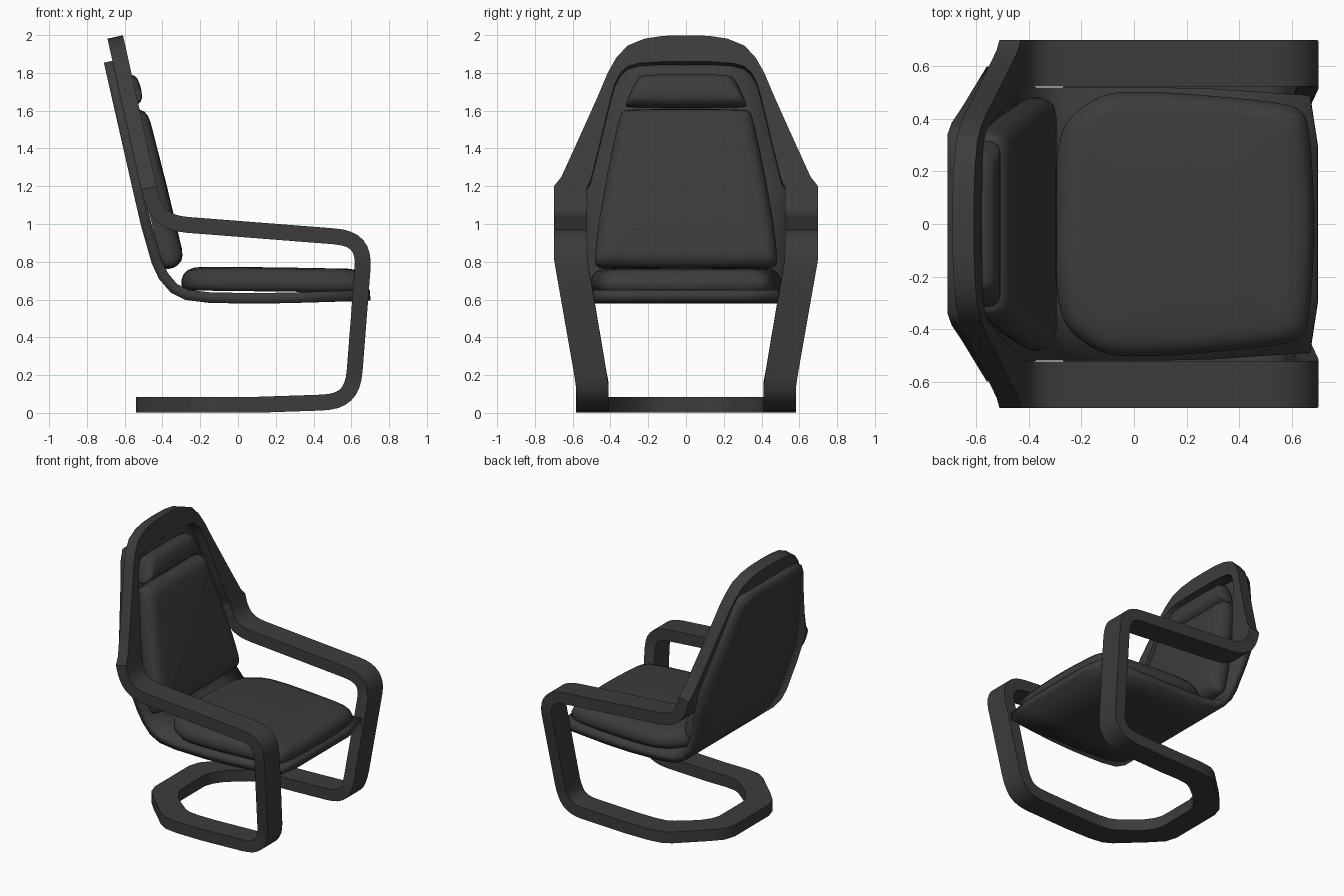
import bpy, bmesh
from mathutils import Vector

if "Cube" in bpy.data.objects:
    bpy.data.objects.remove(bpy.data.objects["Cube"])


def finish(name, bm, angle=0.6):
    bmesh.ops.recalc_face_normals(bm, faces=bm.faces[:])
    me = bpy.data.meshes.new(name)
    bm.to_mesh(me)
    bm.free()
    ob = bpy.data.objects.new(name, me)
    bpy.context.collection.objects.link(ob)
    me.materials.append(mat)
    bpy.ops.object.select_all(action='DESELECT')
    bpy.context.view_layer.objects.active = ob
    ob.select_set(True)
    bpy.ops.object.shade_smooth_by_angle(angle=angle)
    return ob


def bridge(bm, a, b):
    n = len(a)
    for i in range(n):
        bm.faces.new((a[i], a[(i + 1) % n], b[(i + 1) % n], b[i]))


def fillet(pts, d, steps=8):
    out = [pts[0]]
    for p, c, n in zip(pts, pts[1:], pts[2:]):
        a = c + (p - c).normalized() * d
        b = c + (n - c).normalized() * d
        for k in range(steps + 1):
            t = k / steps
            # blend towards a rounder corner than a plain quadratic curve
            out.append((a * (1 - t) ** 2 + c * 2.4 * t * (1 - t) + b * t * t)
                       / ((1 - t) ** 2 + 2.4 * t * (1 - t) + t * t))
    return out + [pts[-1]]


mat = bpy.data.materials.new("charcoal")
mat.diffuse_color = (0.045, 0.045, 0.045, 1)
mat.use_nodes = True
mat.node_tree.nodes["Principled BSDF"].inputs["Base Color"].default_value = mat.diffuse_color
T = 0.042                                     # half thickness of the frame band


def back_x(z):
    return -0.65 - (z - 1.99) * 0.2235


# Frame: one closed band, floor loop -> legs -> arms -> back arch
stations = []                                 # outer point, inner point, normal
base = [(-.54, 0, -.37, 0), (-.54, .2, -.37, .14), (-.515, .28, -.35, .2),
        (-.44, .36, -.3, .27), (-.26, .53, -.17, .375), (-.2, .565, -.12, .4),
        (-.1, .58, -.04, .41)]
for xo, yo, xi, yi in base:
    stations.append((Vector((xo, yo, .043)), Vector((xi, yi, .043)), Vector((0, 0, 1))))

path = fillet([Vector(p) for p in ((.1, .043), (.605, .06), (.672, .922),
                                   (-.43, 1.008), (back_x(1.19), 1.19))], .165)
for i, p in enumerate(path):
    t = (path[min(i + 1, len(path) - 1)] - path[max(i - 1, 0)]).normalized()
    k = min(max((p.y - .15) / .67, 0), 1)
    stations.append((Vector((p.x, .582 + .118 * k, p.y)),
                     Vector((p.x, .41 + .113 * k, p.y)), Vector((-t.y, 0, t.x))))

back = [(1.24, .66, 1.22, .505), (1.4, .587, 1.38, .465), (1.66, .47, 1.65, .4),
        (1.79, .415, 1.73, .378), (1.87, .37, 1.79, .348), (1.935, .31, 1.825, .31),
        (1.972, .22, 1.842, .25), (1.987, .12, 1.85, .13), (1.99, 0, 1.85, 0)]
for zo, yo, zi, yi in back:
    stations.append((Vector((back_x(zo), yo, zo)), Vector((back_x(zi), yi, zi)),
                     Vector((-.976, 0, -.218))))

flip = Vector((1, -1, 1))
loop = stations + [(o * flip, i * flip, n) for o, i, n in stations[-2:0:-1]]
bm = bmesh.new()
rings = [[bm.verts.new(c) for c in (o + n * T, i + n * T, i - n * T, o - n * T)]
         for o, i, n in loop]
for j, r in enumerate(rings):
    bridge(bm, r, rings[(j + 1) % len(rings)])
finish("frame", bm)

# Bent shell carrying seat and back: x, z, half width
shell = [(-.683, 1.86, .34), (-.667, 1.79, .385), (-.624, 1.6, .45), (-.533, 1.2, .6),
         (-.487, 1.0, .565), (-.43, .8, .53), (-.395, .725, .52), (-.34, .66, .52),
         (-.27, .625, .52), (-.15, .61, .52), (.1, .606, .52), (.3, .61, .515),
         (.7, .622, .49)]
bm = bmesh.new()
rows = []
for x, z, w in shell:
    bow = .03 if x > .6 else 0
    rows.append([bm.verts.new((x - bow * (abs(t) == 1), t * w, z))
                 for t in (-1, -.6, .6, 1)])
for a, b in zip(rows, rows[1:]):
    for k in range(3):
        bm.faces.new((a[k], a[k + 1], b[k + 1], b[k]))
ob = finish("seat_shell", bm)
m = ob.modifiers.new("thickness", 'SOLIDIFY')
m.thickness, m.offset = .056, 0
bpy.context.view_layer.objects.active = ob
bpy.ops.object.modifier_move_to_index(modifier="thickness", index=0)


def cushion(name, half, origin, along, normal, thick, soft):
    """Padded block: half outline of (along, y), mirrored and rounded."""
    pts = [Vector(p) for p in half] + [Vector((v, -y)) for v, y in half[::-1]]
    for _ in range(2):                        # corner cutting
        pts = [q for i, p in enumerate(pts) for q in
               (p.lerp(pts[(i + 1) % len(pts)], .2), p.lerp(pts[(i + 1) % len(pts)], .8))]
    lo, hi = min(p.x for p in pts), max(p.x for p in pts)
    c, a, b = (lo + hi) / 2, (hi - lo) / 2, max(p.y for p in pts)
    origin, along, normal = Vector(origin), Vector(along).normalized(), Vector(normal).normalized()
    bm = bmesh.new()
    rings = []
    for inset, h in ((.25, 0), (0, .2), (0, .45), (.15, .66), (.45, .84), (.9, .94), (1.5, .98)):
        i = inset * soft
        rings.append([bm.verts.new(origin + along * (c + (p.x - c) * (1 - i / a))
                                   + Vector((0, p.y * (1 - i / b), 0)) + normal * thick * h)
                      for p in pts])
    for r, s in zip(rings, rings[1:]):
        bridge(bm, r, s)
    bm.faces.new(rings[0])
    top = bm.verts.new(origin + along * c + normal * thick)
    for i, v in enumerate(rings[-1]):
        bm.faces.new((v, rings[-1][(i + 1) % len(pts)], top))
    finish(name, bm, 1.0)


# Cushions
cushion("seat_cushion", [(-.3, .25), (-.26, .4), (-.12, .5), (.1, .505), (.6, .46),
                         (.665, .4), (.685, .1)],
        (0, 0, .645), (1, 0, -.012), (.012, 0, 1), .128, .07)
up, out = (-.24, 0, .97), (.97, 0, .24)
cushion("back_cushion", [(0, .45), (.03, .485), (.2, .47), (.5, .42), (.84, .35), (.865, .32)],
        (-.395, 0, .755), up, out, .125, .06)
cushion("headrest", [(0, .31), (.02, .32), (.14, .265), (.175, .23)],
        (-.6, 0, 1.61), up, out, .11, .04)
